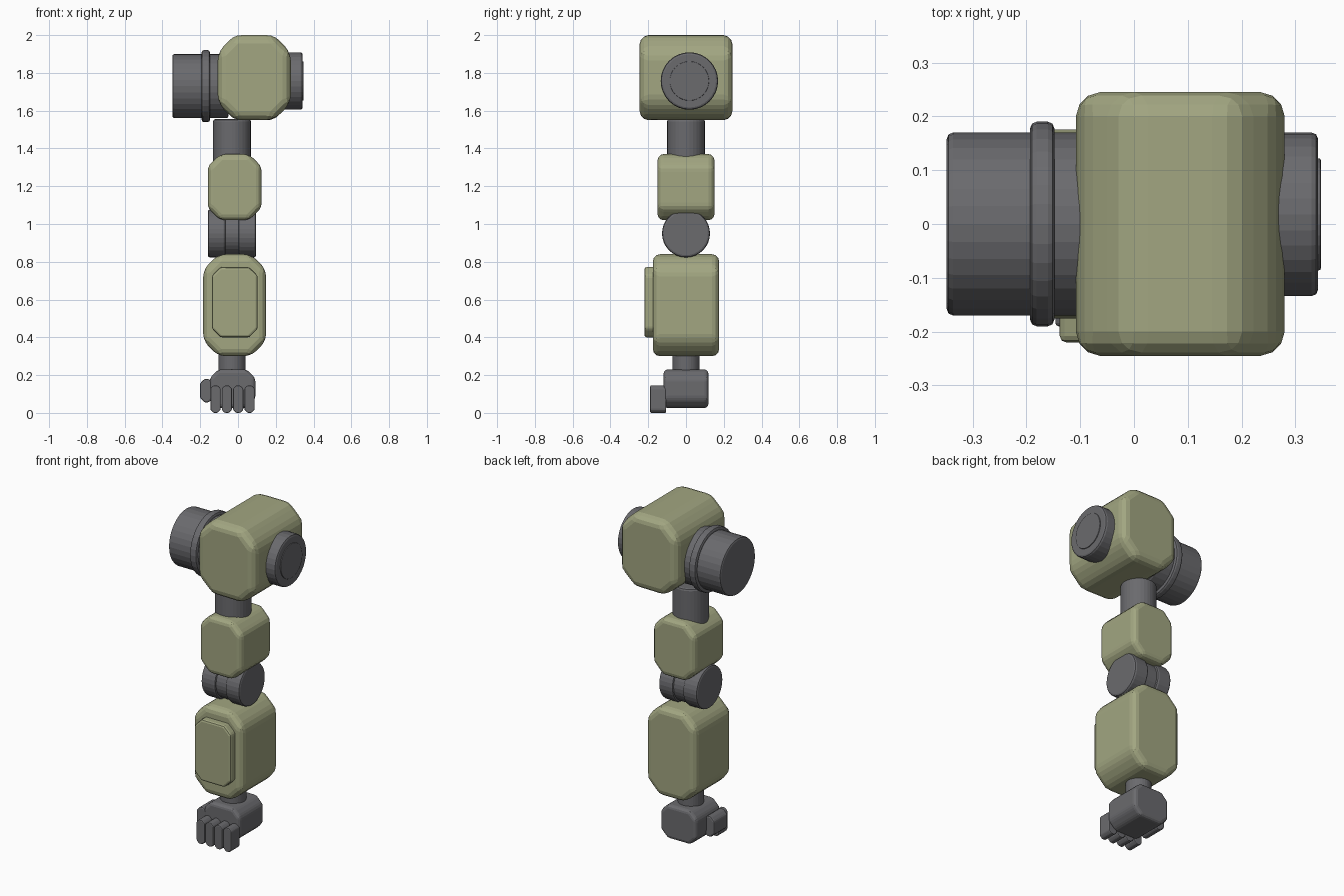
import bpy, bmesh, math
from mathutils import Matrix, Vector

cube = bpy.data.objects.get("Cube")
if cube:
    bpy.data.objects.remove(cube, do_unlink=True)


def make_material(name, rgb):
    mat = bpy.data.materials.new(name)
    mat.use_nodes = True
    mat.diffuse_color = (*rgb, 1)
    mat.node_tree.nodes["Principled BSDF"].inputs["Base Color"].default_value = (*rgb, 1)
    return mat


green = make_material("olive green armor", (0.36, 0.38, 0.22))
gray = make_material("dark gray metal", (0.145, 0.145, 0.155))


def finish(name, bm, mat):
    bmesh.ops.recalc_face_normals(bm, faces=bm.faces)
    mesh = bpy.data.meshes.new(name)
    bm.to_mesh(mesh)
    bm.free()
    mesh.materials.append(mat)
    obj = bpy.data.objects.new(name, mesh)
    bpy.context.collection.objects.link(obj)
    return obj


def block(name, x, y, z, chamfer, rounding, mat, segments=3):
    """Box with chamfered front-to-back corners, then every edge rounded."""
    bm = bmesh.new()
    bmesh.ops.create_cube(bm, size=1)
    size = Vector([r[1] - r[0] for r in (x, y, z)])
    center = Vector([(r[0] + r[1]) / 2 for r in (x, y, z)])
    for v in bm.verts:
        v.co = v.co * size + center
    along_y = [e for e in bm.edges
               if abs(e.verts[0].co.y - e.verts[1].co.y) > size.y / 2]
    bmesh.ops.bevel(bm, geom=along_y, offset=chamfer, segments=1,
                    profile=0.5, affect='EDGES')
    bmesh.ops.bevel(bm, geom=bm.edges[:], offset=rounding, segments=segments,
                    profile=0.5, affect='EDGES', clamp_overlap=True)
    return finish(name, bm, mat)


def cylinder(name, axis, span, radius, center, rounding=0.012):
    """Cylinder along x or z; center gives the other two coordinates."""
    bm = bmesh.new()
    bmesh.ops.create_cone(bm, cap_ends=True, segments=32, radius1=radius,
                          radius2=radius, depth=span[1] - span[0])
    rims = [e for e in bm.edges if any(len(f.verts) > 4 for f in e.link_faces)]
    bmesh.ops.bevel(bm, geom=rims, offset=rounding, segments=2,
                    profile=0.5, affect='EDGES')
    mid = (span[0] + span[1]) / 2
    if axis == 'X':
        turn = Matrix.Rotation(math.pi / 2, 4, 'Y')
        place = Matrix.Translation((mid, *center))
    else:
        turn = Matrix.Identity(4)
        place = Matrix.Translation((*center, mid))
    bmesh.ops.transform(bm, matrix=place @ turn, verts=bm.verts)
    return finish(name, bm, gray)


# Shoulder
block("shoulder_block", (-0.108, 0.28), (-0.245, 0.245), (1.55, 2.0), 0.09, 0.045, green)
drum = (0, 1.73)
cylinder("shoulder_neck", 'X', (-0.16, -0.05), 0.17, drum)
cylinder("shoulder_ring", 'X', (-0.193, -0.148), 0.19, drum)
cylinder("shoulder_drum", 'X', (-0.348, -0.18), 0.17, drum)
cap = (0.018, 1.757)
cylinder("shoulder_cap", 'X', (0.2, 0.342), 0.152, cap)
cylinder("shoulder_cap_disk", 'X', (0.3, 0.347), 0.104, cap, 0.003)

# Upper arm
arm_x = -0.032
cylinder("upper_arm_shaft", 'Z', (1.3, 1.555), 0.1, (arm_x, 0))
block("upper_arm_block", (-0.16, 0.124), (-0.15, 0.15), (1.02, 1.37), 0.065, 0.03, green)

# Elbow
hinge = (0, 0.95)
cylinder("elbow_hinge", 'X', (arm_x - 0.05, arm_x + 0.05), 0.116, hinge, 0.003)
for side, sign in (("right", -1), ("left", 1)):
    span = sorted((arm_x + sign * 0.033, arm_x + sign * 0.128))
    cylinder(f"elbow_disk_{side}", 'X', span, 0.127, hinge)

# Forearm
block("forearm_block", (-0.184, 0.149), (-0.176, 0.176), (0.3, 0.84), 0.08, 0.038, green)
block("forearm_panel", (-0.138, 0.104), (-0.22, -0.15), (0.4, 0.772), 0.045, 0.012, green, 2)

# Hand
cylinder("wrist", 'Z', (0.18, 0.34), 0.072, (arm_x, 0))
block("palm", (-0.15, 0.092), (-0.118, 0.118), (0.026, 0.23), 0.045, 0.02, gray)
for i in range(4):
    x = -0.119 + 0.06 * i
    block(f"finger_{i + 1}", (x - 0.027, x + 0.027), (-0.19, -0.105),
          (0, 0.145), 0.016, 0.006, gray, 2)
block("thumb", (-0.202, -0.13), (-0.11, 0.02), (0.055, 0.18), 0.025, 0.009, gray, 2)
